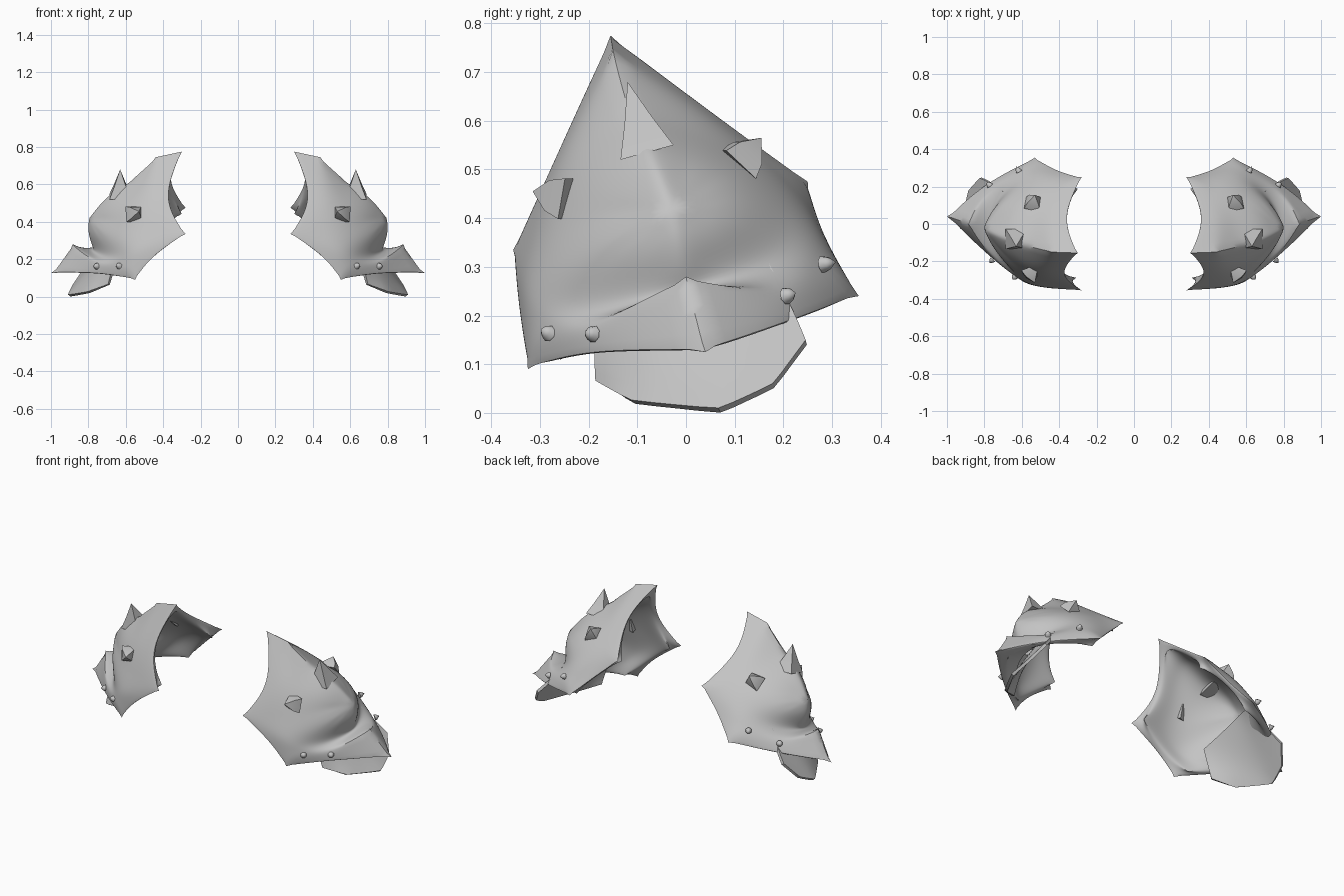
import bpy, bmesh, math
from mathutils import Vector

if "Cube" in bpy.data.objects:
    bpy.data.objects.remove(bpy.data.objects["Cube"])

steel = bpy.data.materials.new("grey_steel")
steel.diffuse_color = (0.55, 0.55, 0.55, 1)
steel.use_nodes = True
steel.node_tree.nodes["Principled BSDF"].inputs["Base Color"].default_value = steel.diffuse_color


def finish(bm, name, levels=0, thickness=0.0, angle=40):
    """Turn a bmesh into a smooth-shaded part mirrored to both shoulders."""
    mesh = bpy.data.meshes.new(name)
    bm.to_mesh(mesh)
    bm.free()
    ob = bpy.data.objects.new(name, mesh)
    bpy.context.collection.objects.link(ob)
    mesh.materials.append(steel)
    if levels:
        ob.modifiers.new("smooth", 'SUBSURF').levels = levels
    if thickness:
        m = ob.modifiers.new("thickness", 'SOLIDIFY')
        m.thickness, m.offset = thickness, 0
    bpy.ops.object.select_all(action='DESELECT')
    ob.select_set(True)
    bpy.context.view_layer.objects.active = ob
    if levels or thickness:
        bpy.ops.object.convert(target='MESH')
    bpy.ops.object.shade_smooth_by_angle(angle=math.radians(angle))
    m = ob.modifiers.new("other_shoulder", 'MIRROR')
    m.use_mirror_merge = False
    return ob


# Shoulder shell: star-shaped rim, flared neck and dome body.
# Even entries are the six rim points, odd entries the hollows between them.
rim = [(.30, -.155, .775), (.41, -.27, .52), (.28, -.355, .335), (.46, -.345, .22),
       (.55, -.325, .09), (.74, -.21, .13), (1.0, .04, .125), (.80, .22, .19),
       (.53, .355, .24), (.41, .28, .36), (.28, .25, .475), (.39, .035, .63)]
neck = [(.44, -.15, .745), (.49, -.27, .51), (.42, -.33, .34), (.53, -.34, .25),
        (.61, -.31, .18), (.77, -.19, .18), (.885, 0, .28), (.81, .18, .24),
        (.60, .30, .31), (.48, .27, .40), (.40, .20, .50), (.46, .04, .615)]
body = [(.57, -.12, .62), (.57, -.23, .50), (.55, -.29, .37), (.61, -.29, .28),
        (.65, -.25, .22), (.71, -.15, .205), (.77, 0, .23), (.70, .15, .28),
        (.62, .22, .36), (.57, .20, .44), (.52, .15, .51), (.53, .03, .575)]
# How far each rim point is folded back on the inside
folds = [(.03, .02, -.04), (.01, .07, 0), (.04, .07, .01),
         (-.08, 0, .005), (-.01, -.065, -.025), (.005, -.06, -.04)]
rim, neck, body, folds = ([Vector(p) for p in ring] for ring in (rim, neck, body, folds))
crown = Vector((.80, -.03, .42))
bulge = Vector((.025, 0, .02))
dome = [p.lerp(crown, .42) + bulge for p in body]


def inward(p, depth):
    """Point on the lining below outer point p."""
    aim = Vector((.45, 0, p.z - .25 * max(0, (p.z - .4) / .3)))
    return p + (aim - p).normalized() * depth


rim_in = [inward(p, .03) if i % 2 else p + folds[i // 2] for i, p in enumerate(rim)]
body_in = [inward(p, .022) for p in body]
neck_in = [rim_in[i].lerp(body_in[i], .5) if i in (5, 6, 7) else inward(p, .03)
           for i, p in enumerate(neck)]
dome_in = [inward(p, .022) for p in dome]

bm = bmesh.new()
edge_crease = bm.edges.layers.float.new("crease_edge")
vert_crease = bm.verts.layers.float.new("crease_vert")
rings = [[bm.verts.new(p) for p in ring]
         for ring in (dome_in, body_in, neck_in, rim_in, rim, neck, body, dome)]
top, top_in = bm.verts.new(crown), bm.verts.new(inward(crown, .022))
n = len(rim)
for i in range(n):
    j = (i + 1) % n
    for a, b in zip(rings, rings[1:]):
        bm.faces.new((a[i], a[j], b[j], b[i]))
    bm.faces.new((rings[-1][i], rings[-1][j], top))
    bm.faces.new((rings[0][j], rings[0][i], top_in))
bmesh.ops.recalc_face_normals(bm, faces=bm.faces)
inner_edge, outer_edge, collar, waist_ring, dome_ring = rings[3:]


def crease(a, b, amount):
    bm.edges.get((a, b))[edge_crease] = amount


for i in range(n):
    crease(outer_edge[i], outer_edge[(i + 1) % n], .5 if 4 <= i < 8 else .9)
for i in range(0, n, 2):
    outer_edge[i][vert_crease] = 1
    inner_edge[i][vert_crease] = .8
    crease(outer_edge[i], collar[i], .5)
# Crisp ridge of the top point, spine and front peak of the lip
crease(outer_edge[0], collar[0], 1)
crease(collar[0], waist_ring[0], .8)
collar[0][vert_crease] = .8
collar[6][vert_crease] = 1
crease(collar[5], collar[6], .7)
crease(collar[6], collar[7], .7)
for i in (0, 6):
    crease(waist_ring[i], dome_ring[i], .4)
    crease(dome_ring[i], top, .4)
top[vert_crease] = .6
finish(bm, "shoulder_shell", 3)

# Lower plate: curved sheet hanging under the lip
rows = [[(.64, -.18, .23), (.66, -.07, .28), (.67, .03, .32), (.67, .09, .34), (.66, .15, .34)],
        [(.67, -.185, .14), (.76, -.08, .14), (.79, .05, .15), (.78, .13, .17), (.76, .22, .21)],
        [(.69, -.18, .065), (.80, -.11, .022), (.905, .07, .004), (.88, .18, .055), (.82, .247, .145)]]
bm = bmesh.new()
vert_crease = bm.verts.layers.float.new("crease_vert")
grid = [[bm.verts.new(p) for p in row] for row in rows]
for a, b in zip(grid, grid[1:]):
    for i in range(4):
        bm.faces.new((a[i], a[i + 1], b[i + 1], b[i]))
for v in (grid[0][0], grid[0][-1], *grid[2]):
    v[vert_crease] = .8
finish(bm, "lower_plate", 2, .016)


def spike(name, base, tip, radius, sides=4, waist=.42, angle=40):
    """Hollow-sided pointed stud running from base to tip."""
    base, tip = Vector(base), Vector(tip)
    turn = (tip - base).to_track_quat('Z', 'Y')
    bm = bmesh.new()

    def ring(centre, r):
        return [bm.verts.new(centre + turn @ Vector((r * math.cos(a), r * math.sin(a), 0)))
                for a in (math.tau * (k + .5) / sides for k in range(sides))]

    low, mid = ring(base, radius), ring(base.lerp(tip, .45), radius * waist)
    point = bm.verts.new(tip)
    for k in range(sides):
        m = (k + 1) % sides
        bm.faces.new((low[k], low[m], mid[m], mid[k]))
        bm.faces.new((mid[k], mid[m], point))
    bm.faces.new(low[::-1])
    finish(bm, name, angle=angle)


# Large spikes on the dome
spike("top_spike", (.63, -.08, .535), (.63, -.12, .68), .08, waist=.52)
spike("back_spike", (.54, .105, .51), (.53, .155, .565), .06, waist=.75)
spike("front_spike", (.56, -.24, .44), (.53, -.315, .455), .06, waist=.75)

# Small studs along the lip
for k, (base, tip) in enumerate([((.635, -.28, .163), (.65, -.298, .172)),
                                 ((.755, -.19, .162), (.772, -.208, .165)),
                                 ((.77, .205, .24), (.787, .225, .247)),
                                 ((.615, .28, .305), (.63, .308, .31))]):
    spike(f"lip_stud_{k + 1}", base, tip, .018, 8, .75, 80)
